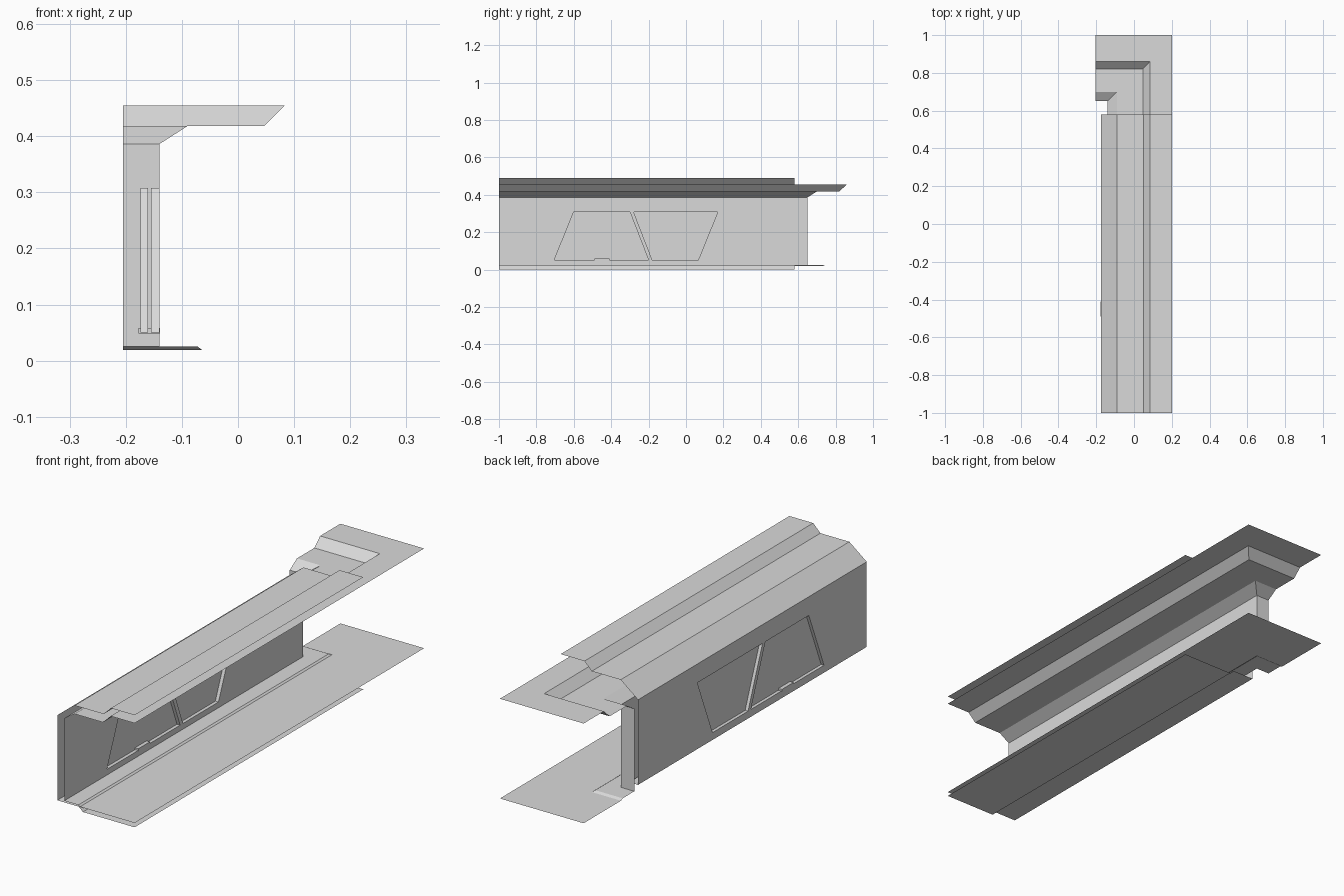
import bpy
import bmesh
from mathutils import Vector

if "Cube" in bpy.data.objects:
    bpy.data.objects.remove(bpy.data.objects["Cube"])

FRONT, SHELL_END, SIDE_END = -1.0, 0.58, -0.205

grey = bpy.data.materials.new("plain_grey")
grey.use_nodes = True
grey.diffuse_color = (0.7, 0.7, 0.7, 1)
grey.node_tree.nodes["Principled BSDF"].inputs["Base Color"].default_value = (0.7, 0.7, 0.7, 1)


def finish(name, bm):
    mesh = bpy.data.meshes.new(name)
    bm.to_mesh(mesh)
    bm.free()
    mesh.materials.append(grey)
    obj = bpy.data.objects.new(name, mesh)
    bpy.context.collection.objects.link(obj)
    return obj


def sheet(name, rails):
    """Skin a row of rails, each a list of points of equal length."""
    bm = bmesh.new()
    grid = [[bm.verts.new(p) for p in rail] for rail in rails]
    for a, b in zip(grid, grid[1:]):
        for i in range(len(a) - 1):
            bm.faces.new((a[i], a[i + 1], b[i + 1], b[i]))
    return finish(name, bm)


def straight(name, profile):
    """Extrude an x, z profile along the outer shell."""
    return sheet(name, [[(x, FRONT, z), (x, SHELL_END, z)] for x, z in profile])


def cornered(name, profile):
    """Sweep x, z points along y, then turn to the side at each corner y."""
    return sheet(name, [[(x, FRONT, z), (x, y, z), (SIDE_END, y, z)] for x, z, y in profile])


# Two slanted windows, as y, z outlines
WINDOWS = [
    [(-0.705, 0.05), (-0.2, 0.05), (-0.3, 0.308), (-0.6, 0.308)],
    [(-0.18, 0.05), (0.065, 0.05), (0.17, 0.308), (-0.28, 0.308)],
]


def window_wall(name, x, pane_x, y_end, z0, z1):
    """Flat wall with recessed windows."""
    bm = bmesh.new()
    edges, loops = [], []
    border = [(FRONT, z0), (y_end, z0), (y_end, z1), (FRONT, z1)]
    for outline in [border] + WINDOWS:
        loop = [bm.verts.new((x, y, z)) for y, z in outline]
        loops.append(loop)
        edges += [bm.edges.new((loop[i - 1], loop[i])) for i in range(len(loop))]
    bmesh.ops.triangle_fill(bm, use_beauty=True, edges=edges, normal=Vector((1, 0, 0)))
    for loop in loops[1:]:
        pane = [bm.verts.new((pane_x, v.co.y, v.co.z)) for v in loop]
        for i in range(len(loop)):
            bm.faces.new((loop[i - 1], loop[i], pane[i], pane[i - 1]))
        bm.faces.new(pane)
    bmesh.ops.recalc_face_normals(bm, faces=bm.faces)
    return finish(name, bm)


def box(name, low, high):
    bm = bmesh.new()
    bmesh.ops.create_cube(bm, size=1)
    for v in bm.verts:
        v.co = [lo + (c + 0.5) * (hi - lo) for c, lo, hi in zip(v.co, low, high)]
    return finish(name, bm)


# Outer shell
window_wall("outer_wall", -0.174, -0.16, SHELL_END, 0.018, 0.39)
straight("outer_roof", [(-0.174, 0.39), (-0.09, 0.455), (0.05, 0.455), (0.085, 0.49), (0.2, 0.49)])
straight("outer_floor", [(-0.174, 0.018), (-0.07, 0.018), (-0.05, 0), (0.2, 0)])

# Inner lining that turns the corner at the back
window_wall("inner_wall", -0.14, -0.155, 0.65, 0.025, 0.386)
sheet("corner_wall", [[(x, 0.65, z) for z in (0.025, 0.386)] for x in (-0.14, SIDE_END)])
cornered("inner_ceiling", [(-0.14, 0.386, 0.65), (-0.09, 0.418, 0.70), (0.047, 0.418, 0.82),
                           (0.084, 0.455, 0.86), (0.2, 0.455, 1.0)])
cornered("inner_floor", [(-0.14, 0.025, 0.65), (-0.072, 0.025, 0.73),
                         (-0.064, 0.019, 0.742), (0.2, 0.019, 1.0)])

# Window latch, and slim ceiling lamps on the inner slope
box("window_latch", (-0.177, -0.49, 0.048), (-0.139, -0.41, 0.058))
for side, start in (("front", -0.52), ("rear", -0.1)):
    sheet(side + "_lamp", [[(x, y, z) for y in (start, start + 0.2)]
                           for x, z in ((0.062, 0.43), (0.077, 0.445))])
